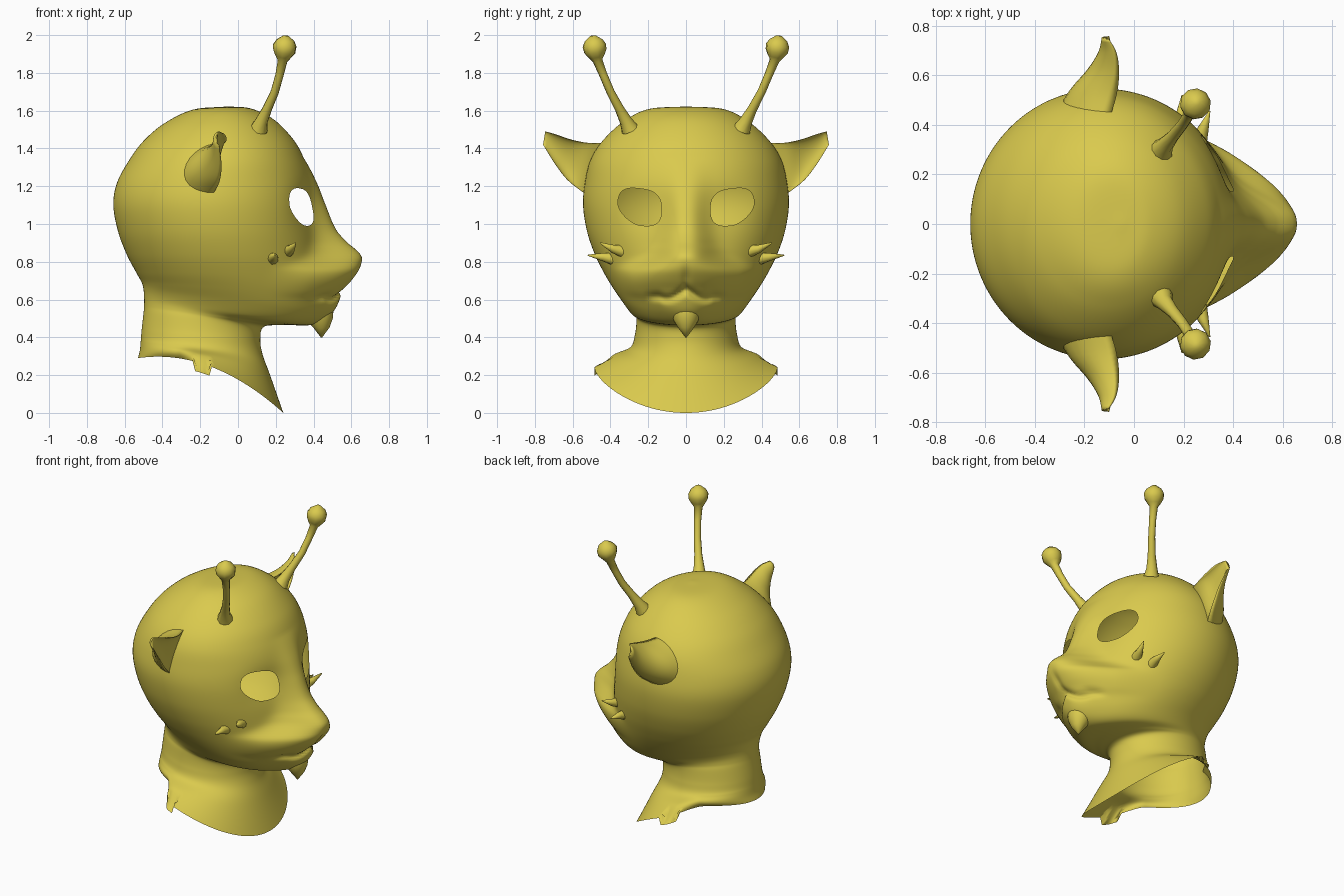
import bpy, bmesh, math
from mathutils import Vector

if "Cube" in bpy.data.objects:
    bpy.data.objects.remove(bpy.data.objects["Cube"])

mat = bpy.data.materials.new("yellow")
mat.diffuse_color = (0.70, 0.59, 0.075, 1)
mat.use_nodes = True
mat.node_tree.nodes["Principled BSDF"].inputs["Base Color"].default_value = mat.diffuse_color


def smoothstep(a, b, v):
    k = max(0, min(1, (v - a) / (b - a)))
    return k * k * (3 - 2 * k)


def spline(table, k):
    """Smooth lookup in rows of (key, values...) with rising keys."""
    k = max(table[0][0], min(table[-1][0], k))
    i = 0
    while i < len(table) - 2 and k > table[i + 1][0]:
        i += 1
    a, b = table[i], table[i + 1]
    p, q = table[max(i - 1, 0)], table[min(i + 2, len(table) - 1)]
    h = b[0] - a[0]
    t = (k - a[0]) / h
    out = []
    for j in range(1, len(a)):
        ma = (b[j] - p[j]) / (b[0] - p[0]) * h
        mb = (q[j] - a[j]) / (q[0] - a[0]) * h
        out.append((2*t**3 - 3*t*t + 1) * a[j] + (t**3 - 2*t*t + t) * ma
                   + (3*t*t - 2*t**3) * b[j] + (t**3 - t*t) * mb)
    return out


def loft(name, rings, cap_start=True, cap_end=True, edit=None):
    bm = bmesh.new()
    rows = [[bm.verts.new(p) for p in r] for r in rings]
    n = len(rows[0])
    for a, b in zip(rows, rows[1:]):
        for i in range(n):
            bm.faces.new((a[i], a[(i + 1) % n], b[(i + 1) % n], b[i]))
    if cap_start:
        bm.faces.new(rows[0])
    if cap_end:
        bm.faces.new(rows[-1])
    bmesh.ops.recalc_face_normals(bm, faces=bm.faces)
    bm.normal_update()
    if edit:
        edit(bm)
    me = bpy.data.meshes.new(name)
    bm.to_mesh(me)
    bm.free()
    me.shade_smooth()
    me.materials.append(mat)
    ob = bpy.data.objects.new(name, me)
    bpy.context.collection.objects.link(ob)
    return ob


def tube(name, path, sides=10, cap_start=False):
    """Round loft along (x, y, z, radius) points; its root is sunk in the head."""
    pts = [Vector(p[:3]) for p in path]
    rings = []
    for i, p in enumerate(path):
        d = (pts[min(i + 1, len(pts) - 1)] - pts[max(i - 1, 0)]).normalized()
        u = d.orthogonal().normalized()
        if i:
            u = (last - d * last.dot(d)).normalized()
        v = d.cross(u)
        last = u
        rings.append([pts[i] + p[3] * (u * math.cos(2*math.pi*k/sides) + v * math.sin(2*math.pi*k/sides))
                      for k in range(sides)])
    return loft(name, rings, cap_start)


# Head and neck: tilted rings (front x, front z, back x, back z, half width, side lift)
RINGS = [(-.04, 1.622, -.06, 1.622, .01, 0), (.07, 1.611, -.24, 1.605, .20, 0),
         (.19, 1.553, -.39, 1.533, .33, 0), (.295, 1.445, -.50, 1.44, .44, 0),
         (.352, 1.34, -.575, 1.34, .505, 0), (.392, 1.22, -.64, 1.22, .535, 0),
         (.41, 1.10, -.66, 1.10, .545, 0), (.42, .97, -.635, .96, .525, 0),
         (.43, .85, -.59, .84, .485, 0), (.44, .74, -.54, .745, .435, 0),
         (.445, .63, -.51, .69, .385, 0), (.43, .53, -.50, .65, .335, 0),
         (.36, .468, -.497, .61, .295, 0), (.22, .465, -.497, .57, .268, 0),
         (.135, .455, -.50, .53, .262, 0), (.118, .39, -.51, .44, .27, 0),
         (.13, .31, -.515, .38, .295, 0), (.17, .20, -.52, .33, .38, .04),
         (.24, .0, -.53, .29, .485, .10)]
TABLE = [(i,) + r for i, r in enumerate(RINGS)]

# Snout relief by height: (z, forward push, half breadth)
SNOUT = [(.40, .0, .12), (.45, .03, .12), (.52, .065, .14), (.60, .095, .20), (.645, .11, .28),
         (.70, .16, .30), (.75, .20, .27), (.79, .218, .20), (.83, .222, .15), (.87, .19, .13),
         (.90, .155, .12), (.97, .10, .11), (1.10, .055, .10), (1.22, .025, .10), (1.35, 0, .10)]


def bell(v, s):
    return math.exp(-(v / s) ** 2)


def face_relief(x, y, z):
    ay = abs(y)
    push, breadth = spline(SNOUT, z)
    d = push * math.exp(-(ay / breadth) ** 2.5)
    mouth = .66 - .055 * math.sin(min(ay / .1, 1.4) * math.pi / 2)
    d -= .03 * bell(z - mouth, .02) * (1 - smoothstep(.15, .23, ay))        # mouth line
    d -= .015 * bell(y, .02) * bell(z - .71, .05)                           # groove under nose
    d -= .02 * bell(ay - .22, .12) * bell(z - 1.09, .11)                    # eye sockets
    return d * smoothstep(.12, .32, x)


COLS, STEP = 192, 8
rows = []
total = (len(RINGS) - 1) * STEP
for r in range(total + 1):
    xf, zf, xb, zb, w, lift = spline(TABLE, r / STEP)
    hem = smoothstep(total - STEP, total, r)
    row = []
    for c in range(COLS):
        t = 2 * math.pi * (c + .5) / COLS
        co, si = math.cos(t), math.sin(t)
        x = (xf + xb) / 2 + (xf - xb) / 2 * co
        # the collar spreads at the shoulders but stays narrow behind
        y = w * si * (1 - 3.6 * max(lift, 0) * smoothstep(.1, .45, -co))
        z = (zf + zb) / 2 + (zf - zb) / 2 * co + lift * si * si
        z += hem * (-.05 if -.23 < x < -.15 else 0)      # notched hem
        row.append((x + face_relief(x, y, z), y, z))
    rows.append(row)


def eye_coords(p):
    """Offsets from the eye centre and a norm that is 1 on the rim."""
    u = abs(p.y) - .245
    v = p.z - 1.09 - .12 * u
    e = 1.6 if u > 0 > v else 2.8
    return u, v, ((abs(u) / .115) ** e + (abs(v) / .097) ** e) ** (1 / e)


def cut_eyes(bm):
    gone = [f for f in bm.faces
            if f.calc_center_median().x > 0 and eye_coords(f.calc_center_median())[2] < 1]
    rim = {v for f in gone for v in f.verts}
    bmesh.ops.delete(bm, geom=gone, context='FACES')
    for v in rim:
        if not v.is_valid:
            continue
        u, w, f = eye_coords(v.co)
        u, w = u / f, w / f
        new = Vector((v.co.x, math.copysign(.245 + u, v.co.y), 1.09 + .12 * u + w))
        n, d = v.normal, new - v.co
        new.x -= (n.y * d.y + n.z * d.z) / n.x
        v.co = new


loft("head", rows, cap_end=False, edit=cut_eyes)

# Pointed chin tuft
tube("chin_tuft", [(.42, 0, .60, .07), (.43, 0, .54, .078), (.437, 0, .49, .066),
                   (.443, 0, .45, .042), (.442, 0, .40, .004)], 20)

# Ear sections: (upper y, upper z, lower y, lower z, edge x, back depth, hollow depth)
EAR = [(0, .42, 1.43, .48, 1.12, -.10, .17, .0), (1, .52, 1.43, .555, 1.175, -.07, .16, .01),
       (2, .61, 1.448, .63, 1.235, -.06, .11, .045), (3, .69, 1.475, .695, 1.32, -.07, .065, .04),
       (4, .745, 1.49, .757, 1.42, -.10, .03, .01)]

for side, label in ((1, "left"), (-1, "right")):
    rings = []
    for r in range(17):
        uy, uz, ly, lz, xe, back, hollow = spline(EAR, r / 4)
        ring = []
        for c in range(28):
            t = 2 * math.pi * c / 28
            co, si = math.cos(t), math.sin(t)
            x = xe - .035 * (1 - co) * (1 - r / 16) - (back * si if si > 0 else -hollow * si)
            ring.append((x, side * ((uy + ly) / 2 + (uy - ly) / 2 * co),
                         (uz + lz) / 2 + (uz - lz) / 2 * co))
        rings.append(ring)
    loft(label + "_ear", rings, cap_start=False)

    # Antenna: flared root, thin stalk and ball in one run
    stalk = [(.11, .295, 1.50, .048), (.125, .318, 1.545, .034), (.155, .352, 1.61, .025),
             (.195, .40, 1.70, .022), (.22, .438, 1.79, .022), (.236, .468, 1.865, .026),
             (.239, .473, 1.888, .043), (.245, .48, 1.915, .060), (.248, .485, 1.945, .063),
             (.251, .489, 1.972, .048), (.253, .492, 1.997, .014)]
    tube(label + "_antenna", [(x, side * y, z, r) for x, y, z, r in stalk])

    # Cheek whisker spikes
    for i, pts in enumerate(([(.26, .33, .855, .035), (.28, .385, .868, .022), (.305, .455, .90, .003)],
                             [(.18, .38, .815, .035), (.19, .44, .825, .022), (.195, .52, .835, .003)])):
        tube(f"{label}_whisker_{i + 1}", [(x, side * y, z, r) for x, y, z, r in pts])
